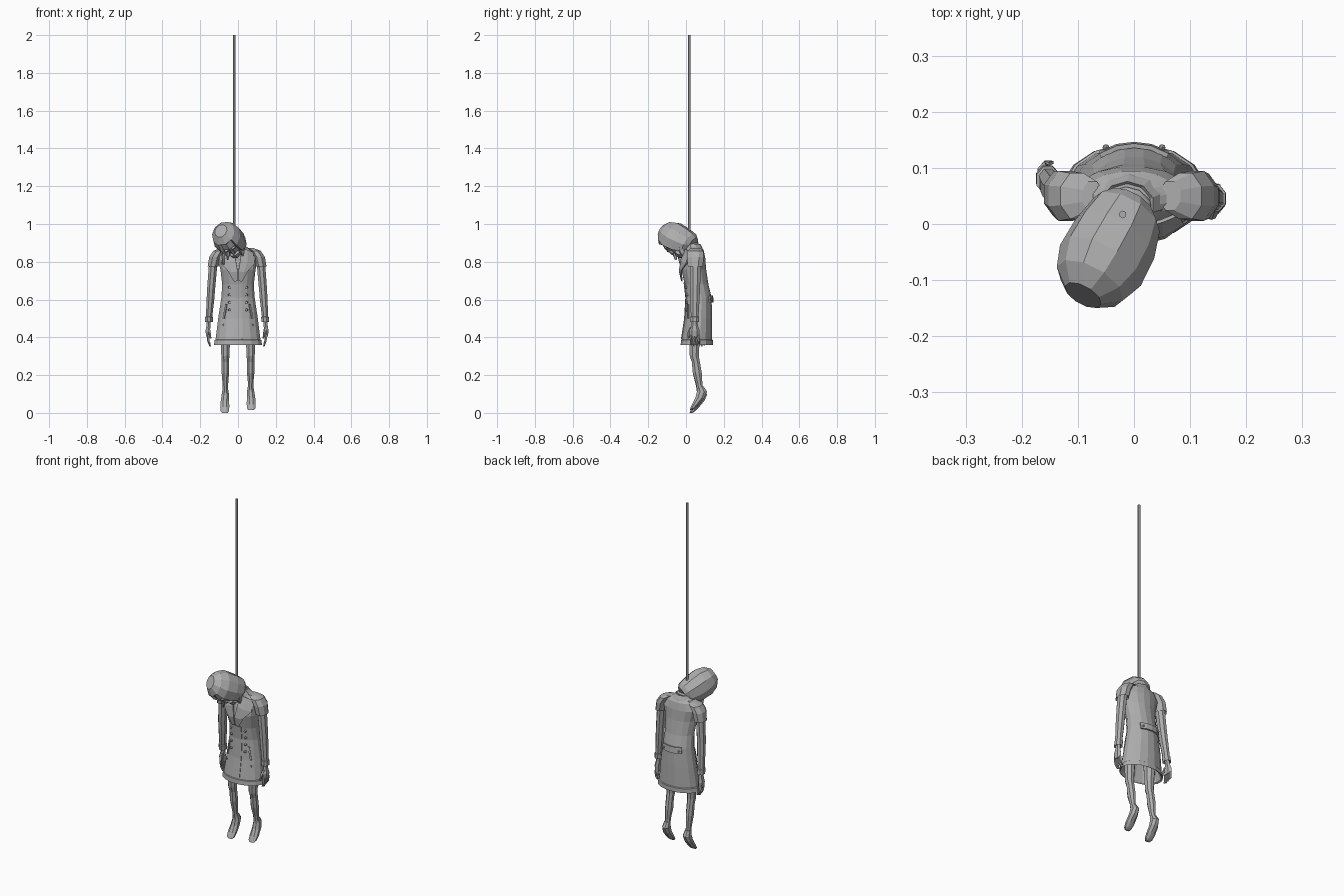
import bpy, bmesh, math
from mathutils import Vector, Matrix

if "Cube" in bpy.data.objects:
    bpy.data.objects.remove(bpy.data.objects["Cube"], do_unlink=True)

grey = bpy.data.materials.new("plain grey")
grey.use_nodes = True
GREY = (0.42, 0.42, 0.42, 1)
grey.diffuse_color = GREY
grey.node_tree.nodes["Principled BSDF"].inputs["Base Color"].default_value = GREY


def finish(name, bm):
    bmesh.ops.recalc_face_normals(bm, faces=bm.faces[:])
    me = bpy.data.meshes.new(name)
    bm.to_mesh(me)
    bm.free()
    me.materials.append(grey)
    ob = bpy.data.objects.new(name, me)
    bpy.context.collection.objects.link(ob)
    return ob


def loft_mesh(rings, sides):
    """Skin of stacked flat ellipses, each (x, y, z, rx, ry)."""
    bm = bmesh.new()
    loops = []
    for x, y, z, rx, ry in rings:
        angles = [2 * math.pi * (i + 0.5) / sides for i in range(sides)]
        loops.append([bm.verts.new((x + rx * math.cos(a), y + ry * math.sin(a), z)) for a in angles])
    for a, b in zip(loops, loops[1:]):
        for i in range(sides):
            j = (i + 1) % sides
            bm.faces.new((a[i], a[j], b[j], b[i]))
    bm.faces.new(loops[0])
    bm.faces.new(loops[-1])
    return bm


def loft(name, rings, sides=8):
    return finish(name, loft_mesh(rings, sides))


# Coat: hollow hem, raised hem band, flared skirt, waist, chest, neck
COAT = [
    (0, .055, .46, .085, .05), (0, .056, .365, .122, .08), (0, .057, .36, .13, .087),
    (0, .058, .385, .126, .086), (0, .058, .388, .121, .082), (0, .066, .50, .107, .073),
    (0, .068, .61, .09, .069), (0, .056, .68, .085, .064), (0, .041, .76, .095, .067),
    (-.003, .045, .82, .11, .058), (-.005, .05, .86, .085, .045), (-.012, .038, .89, .04, .034),
]
loft("coat", COAT, 16)


def coat_y(x, z, side):
    """Depth of the coat surface at x, z on the front (-1) or back (+1)."""
    outer = COAT[2:]
    for a, b in zip(outer, outer[1:]):
        if a[2] <= z <= b[2]:
            t = (z - a[2]) / (b[2] - a[2])
            cx, cy, _, rx, ry = [p + (q - p) * t for p, q in zip(a, b)]
            return cy + side * ry * math.sqrt(max(0, 1 - ((x - cx) / rx) ** 2))
    return outer[0][1]


def drape(name, rows, side=-1, lift=.004, thick=.006):
    """Cloth piece laid over the coat from rows of (x, z) points."""
    bm = bmesh.new()
    grid = [[bm.verts.new((x, coat_y(x, z, side) + side * lift, z)) for x, z in r] for r in rows]
    for a, b in zip(grid, grid[1:]):
        for i in range(len(a) - 1):
            bm.faces.new((a[i], a[i + 1], b[i + 1], b[i]))
    ob = finish(name, bm)
    mod = ob.modifiers.new("thickness", "SOLIDIFY")
    mod.thickness = thick
    mod.offset = 0
    return ob


# Coat trim: lapels, pocket slits, buttons, front edge, half belt
for s, label in ((1, "left"), (-1, "right")):
    drape(label + "_lapel", [
        [(s * .02, .868), (s * .05, .862), (s * .078, .85)],
        [(s * .012, .81), (s * .05, .80), (s * .088, .79)],
        [(s * .002, .75), (s * .03, .745), (s * .055, .755)],
        [(s * .002, .70), (s * .02, .695), (s * .035, .72)]], lift=.011)
    drape(label + "_pocket", [[(s * .058, .575), (s * .066, .575)],
                              [(s * .072, .50), (s * .08, .50)]])
    for k in range(4):
        z = .665 - .04 * k
        bm = bmesh.new()
        x = s * .045
        place = Matrix.Translation((x, coat_y(x, z, -1) - .003, z)) @ Matrix.Rotation(math.pi / 2, 4, "X")
        bmesh.ops.create_cone(bm, cap_ends=True, segments=6, radius1=.008, radius2=.006,
                              depth=.012, matrix=place)
        finish(label + "_button", bm)
drape("front_edge", [[(.018, z), (.026, z)] for z in (.69, .61, .5, .39)], lift=.002, thick=.004)
belt_xs = [-.06, -.03, 0, .03, .06]
drape("back_half_belt", [[(x, z) for x in belt_xs] for z in (.585, .62)], side=1, lift=.005, thick=.008)
for s in (1, -1):
    bm = bmesh.new()
    bmesh.ops.create_icosphere(bm, subdivisions=1, radius=.007,
                               matrix=Matrix.Translation((s * .05, coat_y(.05, .6, 1) + .01, .6)))
    finish("belt_button", bm)

# Raised collar around the neck
loft("collar", [(-.004, .045, .845, .075, .05), (-.008, .04, .875, .06, .047),
                (-.012, .034, .895, .048, .042), (-.012, .034, .88, .035, .03)], 10)

# Arms: flared shoulder cap, sleeve, cuff and hand
for s, label, dx, hy in ((1, "left", -.006, .045), (-1, "right", -.004, .085)):
    def at(x, t, z, rx, ry):
        return (s * x + dx, .05 + (hy - .05) * t, z, rx, ry)
    loft(label + "_shoulder_cap", [
        at(.07, 0, .872, .02, .028), at(.098, 0, .858, .031, .044), at(.118, 0, .825, .033, .048),
        at(.128, .1, .775, .031, .043), at(.126, .1, .79, .02, .03)])
    loft(label + "_sleeve", [
        at(.115, 0, .83, .026, .034), at(.129, .1, .77, .024, .031), at(.138, .3, .66, .023, .028),
        at(.142, .5, .60, .022, .026), at(.149, .8, .51, .018, .022), at(.149, .8, .508, .022, .026),
        at(.15, .9, .48, .022, .025), at(.15, .9, .485, .014, .017)])
    loft(label + "_hand", [
        at(.15, .9, .50, .012, .014), at(.152, 1, .465, .012, .017), at(.156, 1, .435, .014, .027),
        at(.154, 1, .405, .012, .026)], 6)
    for k in range(4):
        y = hy - .02 + .0135 * k
        tip = .352 + .006 * abs(k - 1)
        loft(label + "_finger", [
            (s * .154 + dx, y, .412, .008, .007), (s * .152 + dx, y + .002, .38, .007, .006),
            (s * .143 + dx, y + .004, tip, .004, .004)], 5)
    loft(label + "_thumb", [
        (s * .152 + dx, hy - .016, .455, .008, .008), (s * .146 + dx, hy - .03, .425, .007, .008),
        (s * .14 + dx, hy - .032, .395, .004, .004)], 5)

# Legs and drooping feet
for s, label, dz in ((1, "left", .015), (-1, "right", 0)):
    x = s * .067
    loft(label + "_leg", [
        (x, .045, .47, .034, .038), (x, .044, .36, .026, .029), (x, .044, .30, .023, .026),
        (x, .052, .27, .021, .023), (x, .06, .21, .021, .026), (x, .07, .14 + dz, .015, .018),
        (x, .076, .10 + dz, .015, .018)])
    loft(label + "_foot", [
        (x, .076, .125 + dz, .016, .019), (x, .085, .097 + dz, .021, .029),
        (x + s * .002, .074, .065 + dz, .024, .026), (x + s * .003, .05, .03 + dz, .026, .02),
        (x + s * .003, .034, .008 + dz, .023, .013), (x + s * .002, .027, dz, .016, .008)])

# Head: built along its own axis, then bowed forward and to the side
crown = Vector((-.43, -.79, .43)).normalized()
face = Vector((.15, -.55, -.8))
face = (face - crown * face.dot(crown)).normalized()
side_axis = crown.cross(face)
tilt = Matrix((side_axis, face, crown)).transposed().to_4x4()
tilt = Matrix.Translation((-.047, -.05, .917)) @ tilt

bm = loft_mesh([
    (0, -.015, -.1, .045, .045), (0, -.005, -.08, .066, .07), (0, 0, -.03, .078, .084),
    (0, 0, .03, .08, .088), (0, -.002, .072, .066, .07), (0, -.004, .1, .036, .038)], 10)
bmesh.ops.recalc_face_normals(bm, faces=bm.faces[:])
front = [f for f in bm.faces if f.normal.y > .72 and -.08 < f.calc_center_median().z < .06]
bmesh.ops.inset_region(bm, faces=front, thickness=.01, depth=-.014)
finish("hair", bm).matrix_world = tilt

# Face features sit inside the hair opening
loft("nose", [(0, .068, -.028, .011, .016), (0, .068, -.022, .011, .016),
              (0, .066, .015, .005, .008)], 5).matrix_world = tilt
loft("chin", [(0, .05, -.088, .018, .014), (0, .058, -.07, .028, .022),
              (0, .062, -.045, .03, .016)], 6).matrix_world = tilt
for s in (1, -1):
    loft("eyebrow", [(s * .02, .07, .012, .014, .007), (s * .02, .07, .02, .014, .008)],
         5).matrix_world = tilt

# Loose locks of hair and the neck
for x, y, low in ((-.078, -.035, .785), (-.055, -.06, .81), (.022, -.02, .83)):
    loft("hair_lock", [(x, y - .01, .90, .017, .02), (x, y, .85, .014, .016),
                       (x + .002, y + .006, low, .004, .005)], 5)
loft("neck", [(-.005, .045, .84, .032, .032), (-.015, .015, .89, .03, .032),
              (-.022, -.01, .92, .03, .03)])

# Rope with a loop around the neck
ROPE = (-.02, .017)
loft("rope", [(*ROPE, .87, .007, .007), (*ROPE, 2, .007, .007)], 6)
loft("rope_knot", [(*ROPE, .885, .009, .009), (*ROPE, .90, .013, .013),
                   (*ROPE, .925, .013, .013), (*ROPE, .94, .008, .008)], 6)
curve = bpy.data.curves.new("neck_loop", "CURVE")
curve.dimensions = "3D"
curve.bevel_depth = .007
curve.bevel_resolution = 1
path = curve.splines.new("POLY")
path.points.add(11)
path.use_cyclic_u = True
for i, p in enumerate(path.points):
    a = 2 * math.pi * i / 12
    p.co = (-.014 + .042 * math.cos(a), .018 + .042 * math.sin(a), .885 + .012 * math.sin(a), 1)
curve.materials.append(grey)
bpy.context.collection.objects.link(bpy.data.objects.new("neck_loop", curve))
